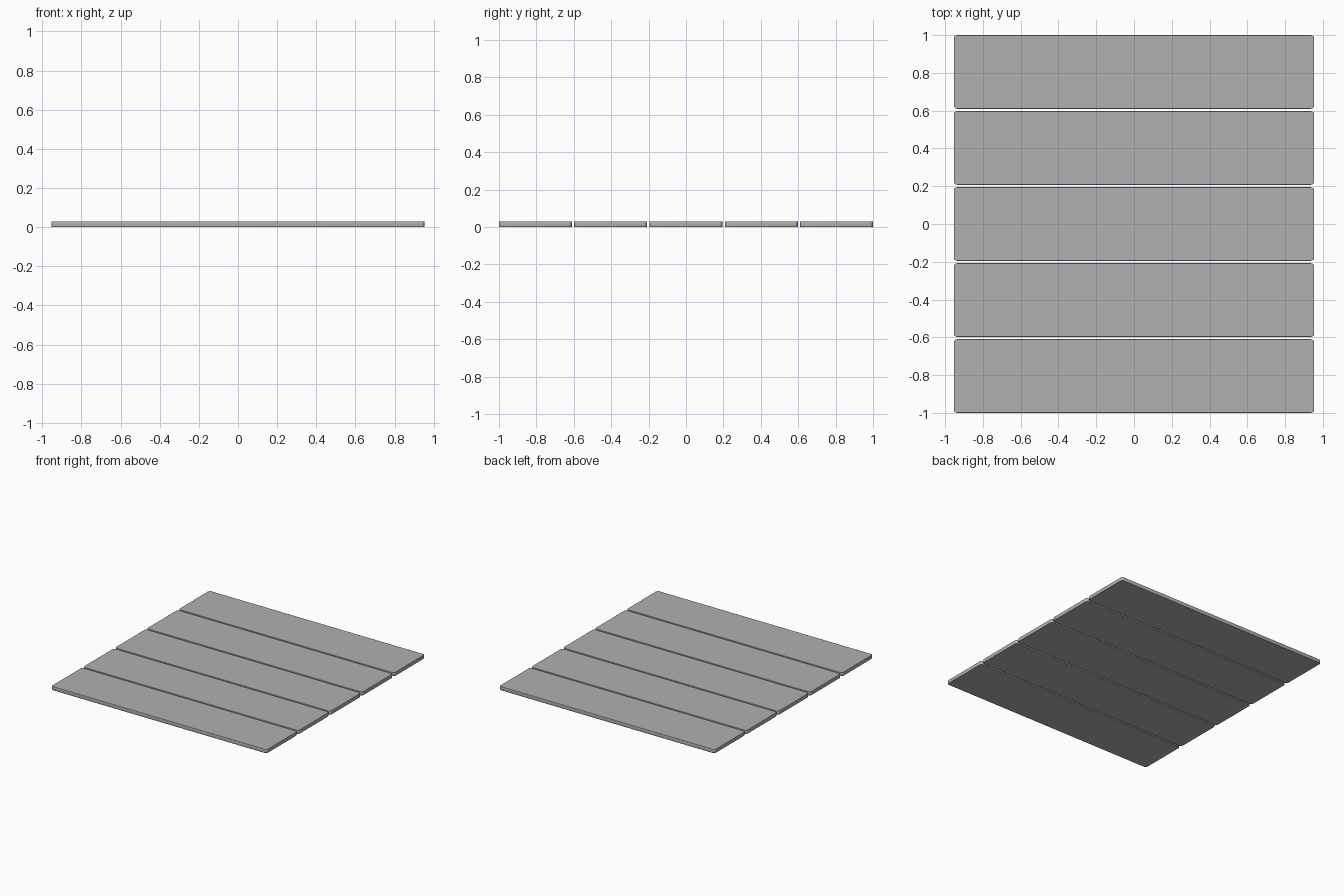
import bpy, bmesh
from mathutils import Matrix

if "Cube" in bpy.data.objects:
    bpy.data.objects.remove(bpy.data.objects["Cube"])

LENGTH, WIDTH, THICK = 1.908, 0.39, 0.03
PITCH = (2.0 - WIDTH) / 4

# mid-grey finish
grey = bpy.data.materials.new("plank_grey")
grey.diffuse_color = (0.44, 0.44, 0.44, 1)
grey.use_nodes = True
grey.node_tree.nodes["Principled BSDF"].inputs["Base Color"].default_value = grey.diffuse_color


def add_plank(name, y):
    bm = bmesh.new()
    bmesh.ops.create_cube(bm, size=1.0, matrix=Matrix.Diagonal((LENGTH, WIDTH, THICK, 1)))
    # rounded plan corners
    upright = [e for e in bm.edges
               if abs(e.verts[0].co.z - e.verts[1].co.z) > THICK / 2]
    bmesh.ops.bevel(bm, geom=upright, offset=0.018, segments=4,
                    profile=0.5, affect='EDGES')
    # slightly eased top and bottom rims
    rims = [e for e in bm.edges
            if abs(e.verts[0].co.z - e.verts[1].co.z) < 1e-5]
    bmesh.ops.bevel(bm, geom=rims, offset=0.002, segments=2,
                    profile=0.5, affect='EDGES')
    # smooth rounding, flat broad faces
    for f in bm.faces:
        f.smooth = abs(f.normal.z) < 0.99
    mesh = bpy.data.meshes.new(name)
    bm.to_mesh(mesh)
    bm.free()
    mesh.materials.append(grey)
    plank = bpy.data.objects.new(name, mesh)
    plank.location = (0, y, THICK / 2)
    bpy.context.collection.objects.link(plank)


# five floor planks laid side by side with narrow gaps
for i in range(5):
    add_plank(f"floor_plank_{i + 1}", (i - 2) * PITCH)
